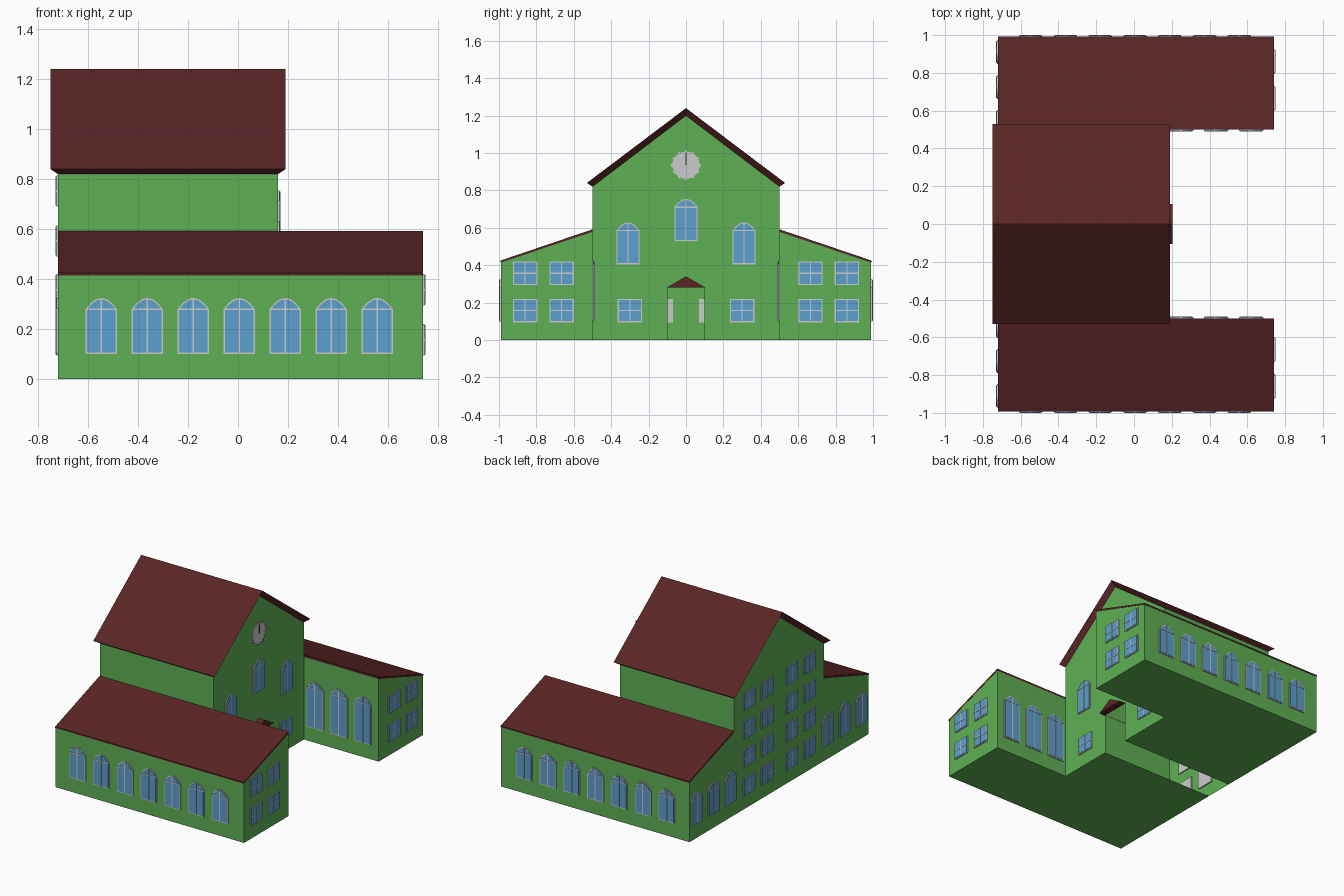
import bpy, bmesh, math
from mathutils import Matrix

if "Cube" in bpy.data.objects:
    bpy.data.objects.remove(bpy.data.objects["Cube"])


def material(name, rgb):
    m = bpy.data.materials.new(name)
    m.diffuse_color = (*rgb, 1)
    m.use_nodes = True
    m.node_tree.nodes["Principled BSDF"].inputs["Base Color"].default_value = m.diffuse_color
    return m


GREEN = material("wall_green", (0.115, 0.434, 0.093))
RED = material("roof_red", (0.10, 0.018, 0.018))
BLUE = material("glass_blue", (0.107, 0.35, 0.61))
DARK = material("hand_dark", (0.02, 0.02, 0.02))


def add_object(name, bm, mat=None):
    bmesh.ops.recalc_face_normals(bm, faces=bm.faces)
    me = bpy.data.meshes.new(name)
    bm.to_mesh(me)
    bm.free()
    if mat:
        me.materials.append(mat)
    ob = bpy.data.objects.new(name, me)
    bpy.context.collection.objects.link(ob)
    return ob


def prism(bm, pts, d0, d1):
    """Profile in local x-z, pushed along local y from d0 to d1."""
    a = [bm.verts.new((u, d0, v)) for u, v in pts]
    b = [bm.verts.new((u, d1, v)) for u, v in pts]
    bm.faces.new(a)
    bm.faces.new(b[::-1])
    for i in range(len(pts)):
        j = (i + 1) % len(pts)
        bm.faces.new((a[i], b[i], b[j], a[j]))


def box_pts(u0, u1, v0, v1):
    return [(u0, v0), (u1, v0), (u1, v1), (u0, v1)]


def along_x(name, pts, x0, x1, mat):
    """Profile in y-z pushed along world x."""
    bm = bmesh.new()
    prism(bm, pts, -x1, -x0)
    bm.transform(Matrix.Rotation(math.pi / 2, 4, 'Z'))
    return add_object(name, bm, mat)


# main hall: hollow shell with a door opening and an open strip in the floor
XB, XF = -0.72, 0.16
bm = bmesh.new()


def face(pts):
    bm.faces.new([bm.verts.new(p) for p in pts])


gable = [(0.5, 0.82), (0, 1.2), (-0.5, 0.82)]
face([(XB, y, z) for y, z in [(-0.5, 0), (0.5, 0)] + gable])
face([(XF, y, z) for y, z in [(-0.5, 0), (-0.1, 0), (-0.1, 0.28), (0.1, 0.28),
                              (0.1, 0), (0.5, 0)] + gable])
for s in (-1, 1):
    face([(XB, s * .5, 0), (XF, s * .5, 0), (XF, s * .5, .82), (XB, s * .5, .82)])
    face([(XB, s * .1, 0), (XF, s * .1, 0), (XF, s * .5, 0), (XB, s * .5, 0)])
bmesh.ops.remove_doubles(bm, verts=bm.verts, dist=1e-5)
add_object("main_hall", bm, GREEN)

# main roof: gabled slab flaring outwards from the wall tops
bm = bmesh.new()
top, low = [(-.53, .84), (0, 1.24), (.53, .84)], [(-.5, .82), (0, 1.2), (.5, .82)]
t0, t1, b0, b1 = [[bm.verts.new((x, y, z)) for y, z in prof]
                  for prof, x in ((top, -.75), (top, .19), (low, XB), (low, XF))]
for i in (0, 1):
    for p, q in ((t0, t1), (b0, b1), (t0, b0), (t1, b1)):
        bm.faces.new((p[i], p[i + 1], q[i + 1], q[i]))
for i in (0, 2):
    bm.faces.new((t0[i], t1[i], b1[i], b0[i]))
add_object("main_roof", bm, RED)

# side wings with lean-to roofs
for s, side in ((-1, "front"), (1, "back")):
    along_x(side + "_wing", [(s * .5, 0), (s * .99, 0), (s * .99, .415), (s * .5, .578)],
            XB, 0.74, GREEN)
    along_x(side + "_wing_roof", [(s * .5, .578), (s * .992, .415), (s * .992, .425),
                                  (s * .5, .592)], XB - .001, 0.741, RED)

# small porch roof over the door
along_x("porch_roof", [(-.105, .28), (.105, .28), (0, .34)], XF, 0.205, RED)


# windows: grey frame with bars, and a blue pane
def outline(w, h, rise, inset):
    a = w / 2 - inset
    pts = [(-a, inset), (a, inset)]
    if not rise:
        return pts + [(a, h - inset), (-a, h - inset)]
    n = 6
    for i in range(n + 1):
        t = 1 - 2 * i / n
        pts.append((a * t, h + (rise - inset) * (1 - t * t)))
    return pts


def window_meshes(name, w, h, rise=0):
    bm = bmesh.new()
    prism(bm, outline(w, h, rise, 0), -.006, .008)
    bar = .003
    prism(bm, box_pts(-bar, bar, .004, h + rise - .004), -.010, 0)
    mid = h if rise else h / 2
    prism(bm, box_pts(-w / 2 + .004, w / 2 - .004, mid - bar, mid + bar), -.010, 0)
    frame = add_object(name + "_frame", bm)
    bm = bmesh.new()
    prism(bm, outline(w, h, rise, .006), -.008, 0)
    pane = add_object(name + "_pane", bm, BLUE)
    meshes = (frame.data, pane.data)
    for ob in (frame, pane):
        bpy.data.objects.remove(ob)
    return meshes


SQUARE = window_meshes("square_window", .13, .125)
ARCHED = window_meshes("arched_window", .125, .18, .045)
TALL = window_meshes("tall_window", .13, .28, .045)


def place(kind, x, y, z, angle):
    """angle 0 faces -y, 90 faces +x, 180 faces +y, -90 faces -x."""
    for me in kind:
        ob = bpy.data.objects.new(me.name, me)
        ob.location = (x, y, z)
        ob.rotation_euler.z = math.radians(angle)
        bpy.context.collection.objects.link(ob)


for s in (-1, 1):
    out = 0 if s < 0 else 180
    for i in range(7):                          # long outer walls
        place(ARCHED, .005 + (i - 3) * .184, s * .99, .1, out)
    for x in (.25, .435, .62):                  # courtyard walls
        place(TALL, x, s * .5, .1, 180 - out)
    for y in (.665, .86):                       # wing ends
        for z in (.095, .295):
            place(SQUARE, .74, s * y, z, 90)
    for y in (.54, .725, .91):                  # rear of wings
        place(ARCHED, XB, s * y, .1, -90)
    for y in (.135, .335):                      # rear of hall
        for z in (.095, .295, .49, .69):
            place(SQUARE, XB, s * y, z, -90)
    place(SQUARE, XF, s * .3, .095, 90)         # hall front
    place(ARCHED, XF, s * .31, .405, 90)
place(ARCHED, XF, 0, .53, 90)

# clock with hour marks and hands
CZ = .935
ring = [(.073 * math.cos(k * math.pi / 12), CZ + .073 * math.sin(k * math.pi / 12))
        for k in range(24)]
along_x("clock_face", ring, XF - .005, XF + .006, None)
bm = bmesh.new()
for k in range(12):
    part = bmesh.new()
    prism(part, box_pts(-.006, .006, .062, .079), -(XF + .008), -XF)
    part.transform(Matrix.Translation((0, 0, CZ)) @ Matrix.Rotation(k * math.pi / 6, 4, 'Y'))
    tmp = bpy.data.meshes.new("mark")
    part.to_mesh(tmp)
    part.free()
    bm.from_mesh(tmp)
    bpy.data.meshes.remove(tmp)
bm.transform(Matrix.Rotation(math.pi / 2, 4, 'Z'))
add_object("clock_marks", bm)
along_x("clock_hands", box_pts(-.003, .003, CZ, CZ + .068), XF, XF + .009, DARK)
